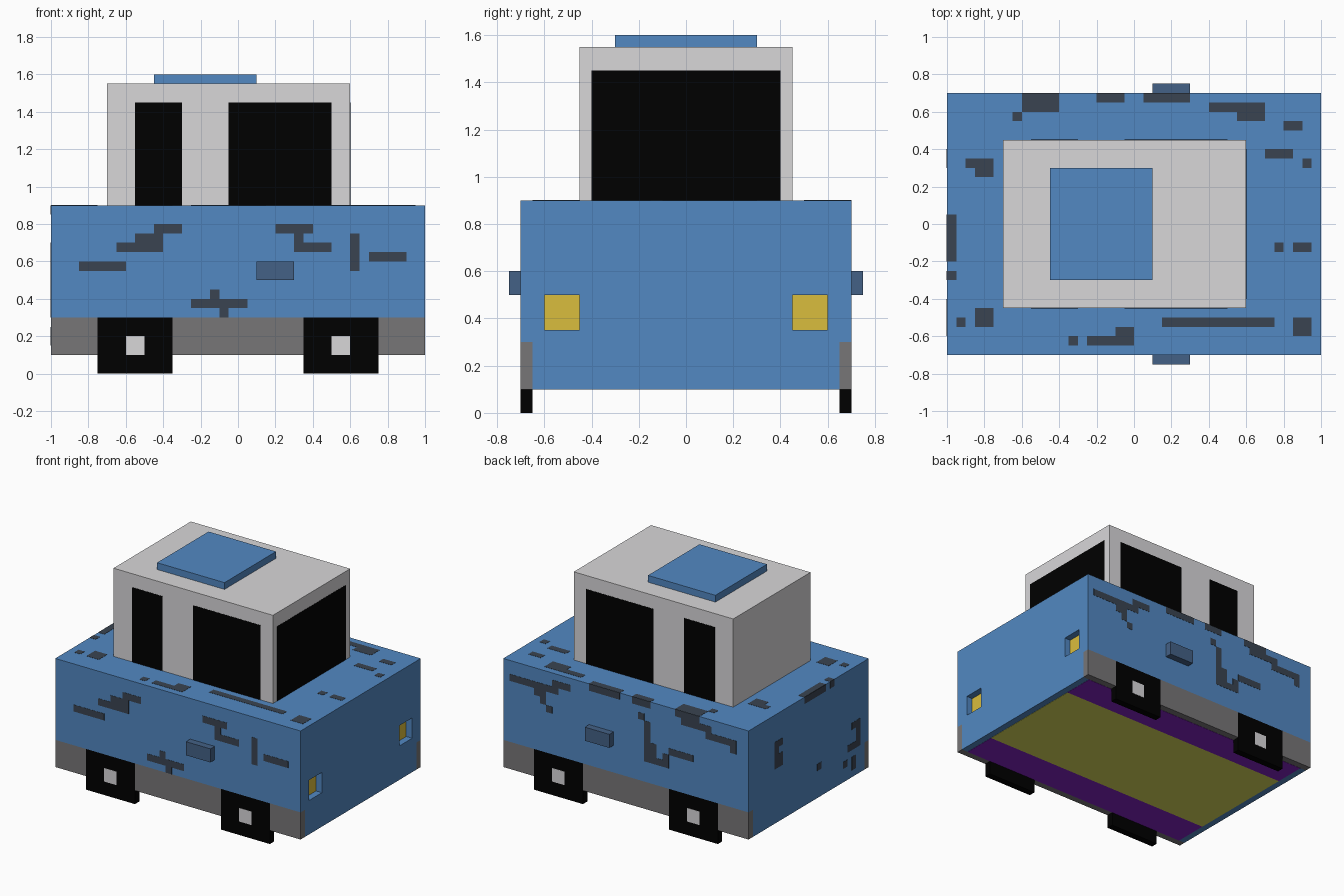
import bpy, bmesh
from mathutils import Vector

cube = bpy.data.objects.get("Cube")
if cube:
    bpy.data.objects.remove(cube, do_unlink=True)


def material(name, r, g, b):
    def lin(c):
        c /= 255
        return c / 12.92 if c <= 0.04045 else ((c + 0.055) / 1.055) ** 2.4
    col = (lin(r), lin(g), lin(b), 1)
    m = bpy.data.materials.new(name)
    m.use_nodes = True
    m.diffuse_color = col
    bsdf = m.node_tree.nodes["Principled BSDF"]
    bsdf.inputs["Base Color"].default_value = col
    bsdf.inputs["Roughness"].default_value = 0.9
    return m


BLUE = material("body_blue", 82, 136, 194)
GREY = material("cabin_grey", 216, 215, 217)
SKIRT = material("skirt_grey", 119, 118, 119)
BLACK = material("black", 0, 0, 0)
YELLOW = material("lamp_yellow", 218, 189, 61)
SLATE = material("handle_slate", 68, 97, 134)
WORN = material("worn_dark", 58, 68, 81)
PURPLE = material("floor_purple", 132, 34, 195)
OLIVE = material("floor_yellow", 218, 218, 90)


def finish(name, bm, mat):
    me = bpy.data.meshes.new(name)
    bmesh.ops.recalc_face_normals(bm, faces=bm.faces)
    bm.to_mesh(me)
    bm.free()
    ob = bpy.data.objects.new(name, me)
    bpy.context.collection.objects.link(ob)
    me.materials.append(mat)
    return ob


def boxes(name, mat, *spans):
    """Each span is (x0, x1, y0, y1, z0, z1)."""
    bm = bmesh.new()
    for x0, x1, y0, y1, z0, z1 in spans:
        vs = bmesh.ops.create_cube(bm, size=1)["verts"]
        for v in vs:
            v.co = Vector((x1 if v.co.x > 0 else x0,
                           y1 if v.co.y > 0 else y0,
                           z1 if v.co.z > 0 else z0))
    return finish(name, bm, mat)


T = 0.0015  # half thickness of painted plates


def plates(name, mat, axis, at, rects):
    """Thin plates on the plane axis = at; rects are spans on the other axes."""
    spans = []
    for a0, a1, b0, b1 in rects:
        d = (at - T, at + T)
        spans.append({"x": d + (a0, a1, b0, b1),
                      "y": (a0, a1) + d + (b0, b1),
                      "z": (a0, a1, b0, b1) + d}[axis])
    return boxes(name, mat, *spans)


# Body: T-shaped section swept along x
section = [(-.7, .9), (-.7, .3), (-.65, .3), (-.65, .1),
           (.65, .1), (.65, .3), (.7, .3), (.7, .9)]
bm = bmesh.new()
face = bm.faces.new([bm.verts.new((-1, y, z)) for y, z in section])
ext = bmesh.ops.extrude_face_region(bm, geom=[face])["geom"]
bmesh.ops.translate(bm, vec=(2, 0, 0),
                    verts=[g for g in ext if isinstance(g, bmesh.types.BMVert)])
body = finish("body", bm, BLUE)

# Headlight recesses
cutter = boxes("lamp_cutter", BLUE, (.95, 1.1, -.6, -.45, .35, .5),
               (.95, 1.1, .45, .6, .35, .5))
cutter.hide_render = True
mod = body.modifiers.new("lamp_recess", 'BOOLEAN')
mod.object = cutter
mod.solver = 'EXACT'
bpy.context.view_layer.objects.active = body
bpy.ops.object.modifier_apply(modifier=mod.name)
bpy.data.objects.remove(cutter, do_unlink=True)
plates("headlights", YELLOW, "x", .95, [(-.6, -.45, .35, .5), (.45, .6, .35, .5)])

# Cabin, roof hatch and windows
boxes("cabin", GREY, (-.7, .6, -.45, .45, .9, 1.55))
boxes("roof_hatch", BLUE, (-.45, .1, -.3, .3, 1.55, 1.6))
plates("windscreen", BLACK, "x", .6, [(-.4, .4, .9, 1.45)])

# Parts repeated on both long sides
for side, s in (("front", -1), ("back", 1)):
    y0, y1 = sorted((s * .65, s * .7))
    plates(side + "_windows", BLACK, "y", s * .45,
           [(-.55, -.3, .9, 1.45), (-.05, .5, .9, 1.45)])
    boxes(side + "_skirt", SKIRT, *[(a, b, y0, y1, .1, .3)
          for a, b in ((-1, -.75), (-.35, .35), (.75, 1))])
    for end, x in (("left", .55), ("right", -.55)):
        boxes(f"{side}_{end}_wheel", BLACK, (x - .2, x + .2, y0, y1, 0, .3))
        plates(f"{side}_{end}_hub", GREY, "y", s * .7, [(x - .05, x + .05, .1, .2)])
    h0, h1 = sorted((s * .7, s * .75))
    boxes(side + "_handle", SLATE, (.1, .3, h0, h1, .5, .6))

# Underside panels
plates("floor_sides", PURPLE, "z", .1, [(-.95, .95, -.65, -.4), (-.95, .95, .42, .65)])
plates("floor_middle", OLIVE, "z", .1, [(-.95, .95, -.4, .42)])

# Worn paint patches
plates("front_patches", WORN, "y", -.7, [
    (-.85, -.6, .55, .6), (-.65, -.4, .65, .7), (-.55, -.4, .7, .75),
    (-.45, -.3, .75, .8), (.2, .4, .75, .8), (.3, .35, .7, .75),
    (.3, .5, .65, .7), (.6, .65, .55, .75), (.7, .9, .6, .65),
    (-.25, .05, .35, .4), (-.15, -.1, .4, .45), (-.1, -.05, .3, .35)])
plates("back_patches", WORN, "y", .7, [
    (.55, .95, .75, .8), (.45, .6, .8, .85), (.65, .75, .7, .75),
    (.65, .7, .65, .7), (.6, .65, .6, .65), (.05, .3, .85, .9),
    (-.2, -.05, .85, .9), (-.6, -.4, .85, .9), (-.15, -.1, .75, .8),
    (-.2, -.15, .6, .75), (-.25, -.15, .45, .6), (-.35, -.25, .45, .5),
    (-.35, -.3, .5, .55), (-.55, -.35, .55, .6), (-.7, -.45, .8, .85),
    (-.9, -.65, .75, .8), (-.9, -.85, .7, .75)])
plates("rear_end_patches", WORN, "x", -1, [
    (-.2, .05, .85, .9), (-.3, -.25, .85, .9), (.3, .4, .65, .7),
    (.35, .4, .6, .65), (.3, .4, .5, .6), (-.15, -.1, .3, .35),
    (-.6, -.5, .45, .5), (-.6, -.55, .35, .45), (-.6, -.45, .3, .35),
    (-.45, -.4, .2, .25), (-.55, -.5, .15, .25)])
plates("deck_back_patches", WORN, "z", .9, [
    (-.6, -.4, .6, .7), (-.65, -.6, .55, .6), (-.2, -.05, .65, .7),
    (.05, .3, .65, .7), (.4, .7, .6, .65), (.55, .7, .55, .6),
    (.8, .9, .5, .55), (.7, .85, .35, .4), (.9, .95, .3, .35),
    (-.9, -.75, .3, .35), (-.85, -.75, .25, .3)])
plates("deck_front_patches", WORN, "z", .9, [
    (-1, -.95, -.2, .05), (-1, -.95, -.3, -.25), (.75, .8, -.15, -.1),
    (.85, .95, -.15, -.1), (-.95, -.9, -.55, -.5), (-.85, -.75, -.55, -.45),
    (.15, .75, -.55, -.5), (.85, .95, -.6, -.5), (-.35, -.3, -.65, -.6),
    (-.1, 0, -.6, -.55), (-.25, 0, -.65, -.6)])
